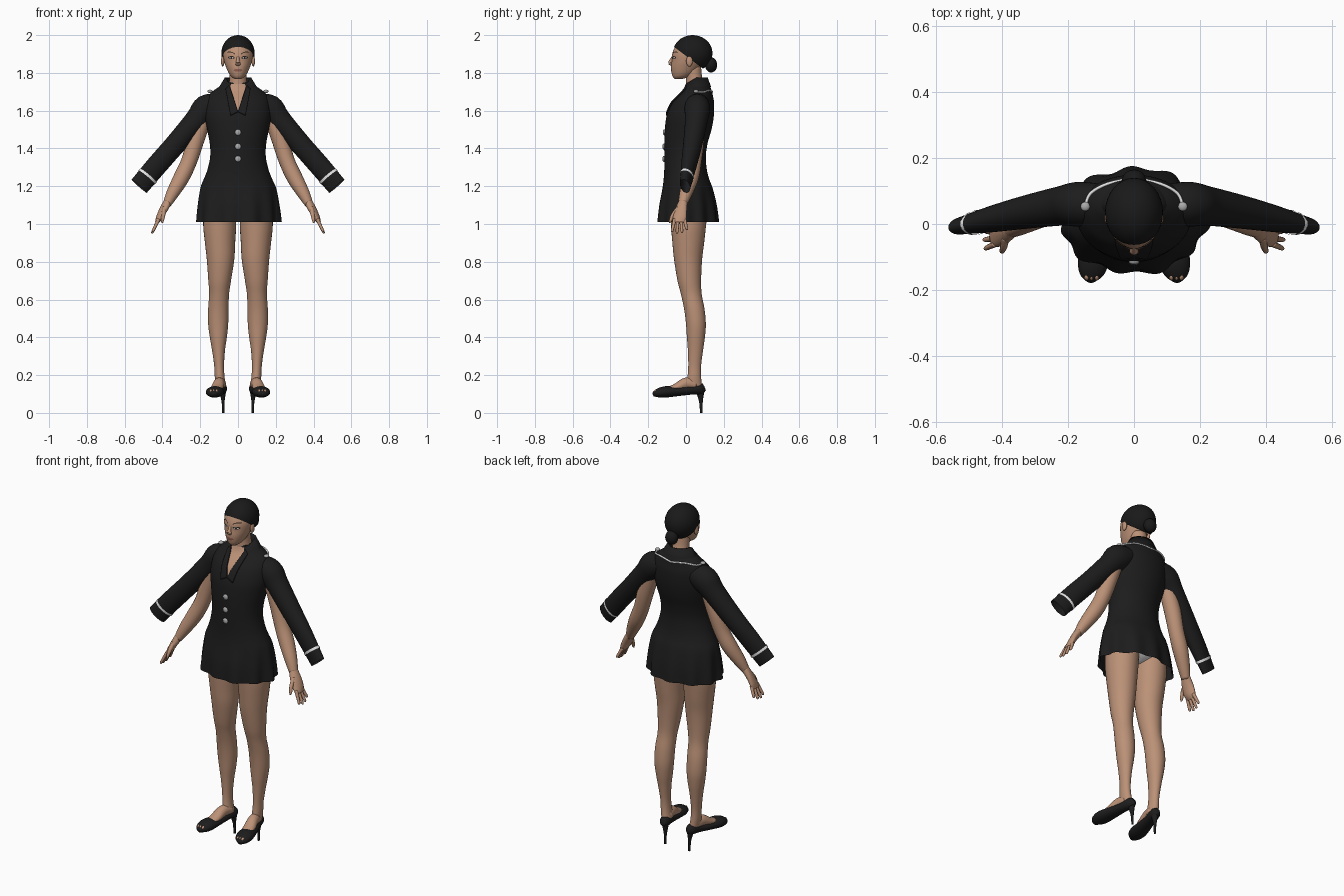
import bpy, bmesh
from math import sin, cos, pi
from mathutils import Vector, Matrix
from mathutils.bvhtree import BVHTree

cube = bpy.data.objects.get("Cube")
if cube:
    bpy.data.objects.remove(cube, do_unlink=True)


def material(name, r, g, b):
    m = bpy.data.materials.new(name)
    m.use_nodes = True
    m.diffuse_color = (r, g, b, 1)
    node = m.node_tree.nodes["Principled BSDF"]
    node.inputs["Base Color"].default_value = (r, g, b, 1)
    node.inputs["Roughness"].default_value = 0.8
    return m


SKIN = material("skin", 0.5, 0.285, 0.185)
CLOTH = material("black cloth", 0.012, 0.012, 0.012)
HAIR = material("dark hair", 0.01, 0.01, 0.01)
SHOE = material("black leather", 0.013, 0.012, 0.012)
WHITE = material("white trim", 0.8, 0.8, 0.8)
METAL = material("grey metal", 0.4, 0.4, 0.4)
LIPS = material("lips", 0.3, 0.12, 0.09)
DARK = material("dark brown", 0.03, 0.018, 0.012)


def finish(name, bm, mat, mirror=False):
    bmesh.ops.recalc_face_normals(bm, faces=bm.faces)
    me = bpy.data.meshes.new(name)
    bm.to_mesh(me)
    bm.free()
    me.materials.append(mat)
    for p in me.polygons:
        p.use_smooth = True
    ob = bpy.data.objects.new(name, me)
    bpy.context.collection.objects.link(ob)
    if mirror:
        ob.modifiers.new("mirror", "MIRROR")
    return ob


def smooth_rows(rows, n=4):
    """Interpolate rows of numbers with a smooth spline."""
    out = []
    for i in range(len(rows) - 1):
        a, b, c, d = (rows[min(max(i + k, 0), len(rows) - 1)] for k in (-1, 0, 1, 2))
        for s in range(n):
            t = s / n
            out.append([q + t * ((r - p) + t * ((2 * p - 5 * q + 4 * r - e) + t * (3 * (q - r) + e - p))) / 2
                        for p, q, r, e in zip(a, b, c, d)])
    return out + [list(rows[-1])]


def skin_rings(bm, rings, cap, closed=True):
    vs = [[bm.verts.new(p) for p in ring] for ring in rings]
    n = len(vs[0])
    for a, b in zip(vs, vs[1:]):
        for i in range(n if closed else n - 1):
            j = (i + 1) % n
            bm.faces.new((a[i], a[j], b[j], b[i]))
    if cap:
        bm.faces.new(vs[0])
        bm.faces.new(vs[-1])


def stack(name, rows, mat, mirror=False, cap=True, seg=32, wave=None):
    """Horizontal rings: z, centre x, half width, front y, back y."""
    bm = bmesh.new()
    rings = []
    for z, cx, rx, yf, yb in smooth_rows(rows):
        ring = []
        for i in range(seg):
            a = 2 * pi * i / seg
            k = 1 + (wave(a, z) if wave else 0)
            ring.append((cx + rx * k * cos(a), (yf + yb) / 2 + (yb - yf) / 2 * k * sin(a), z))
        rings.append(ring)
    skin_rings(bm, rings, cap)
    return finish(name, bm, mat, mirror)


def limb(name, rows, mat, mirror=True, cap=True, seg=20):
    """Rings square to a path: x, y, z, sideways radius, other radius."""
    bm = bmesh.new()
    rows = smooth_rows(rows)
    pts = [Vector(r[:3]) for r in rows]
    rings = []
    for i, r in enumerate(rows):
        t = (pts[min(i + 1, len(pts) - 1)] - pts[max(i - 1, 0)]).normalized()
        side = t.cross(Vector((0, 0, 1))).normalized()
        up = side.cross(t)
        rings.append([pts[i] + side * r[3] * cos(2 * pi * k / seg) + up * r[4] * sin(2 * pi * k / seg)
                      for k in range(seg)])
    skin_rings(bm, rings, cap)
    return finish(name, bm, mat, mirror)


def ball(name, at, size, mat, mirror=False, cut=None):
    bm = bmesh.new()
    bmesh.ops.create_uvsphere(bm, u_segments=32, v_segments=20, radius=1,
                              matrix=Matrix.Translation(at) @ Matrix.Diagonal((*size, 1)))
    if cut:
        bmesh.ops.bisect_plane(bm, geom=bm.verts[:] + bm.edges[:] + bm.faces[:],
                               plane_co=cut[0], plane_no=cut[1], clear_inner=True)
    return finish(name, bm, mat, mirror)


def tree(ob):
    me = ob.data
    return BVHTree.FromPolygons([v.co for v in me.vertices], [p.vertices for p in me.polygons])


def patch(name, shape, target, mat, lift, mirror=False, n=14):
    """Thin sheet laid on the front of a target; shape maps u, v to x, z."""
    bm = bmesh.new()
    rings = []
    for j in range(n + 1):
        ring = []
        for i in range(n + 1):
            x, z = shape(i / n, j / n)
            hit = target.ray_cast(Vector((x, -1, z)), Vector((0, 1, 0)))[0]
            ring.append((x, (hit.y if hit else 0.05) - lift, z))
        rings.append(ring)
    skin_rings(bm, rings, False, closed=False)
    bmesh.ops.remove_doubles(bm, verts=bm.verts, dist=0.0001)
    return finish(name, bm, mat, mirror)


def oval(cx, cz, rx, rz):
    return lambda u, v: (cx + rx * v * cos(2 * pi * u), cz + rz * v * sin(2 * pi * u))


# Head, neck and hair
head = stack("head", [(1.768, 0, .018, -.06, -.02), (1.78, 0, .036, -.07, .02), (1.8, 0, .05, -.076, .05),
                      (1.83, 0, .063, -.079, .075), (1.86, 0, .073, -.076, .09), (1.9, 0, .079, -.073, .105),
                      (1.94, 0, .072, -.057, .105), (1.97, 0, .052, -.03, .09), (1.985, 0, .02, .01, .06)], SKIN)
stack("neck", [(1.66, 0, .06, .0, .1), (1.74, 0, .048, .0, .095), (1.78, 0, .045, .0, .085),
               (1.83, 0, .045, -.01, .08)], SKIN)
ball("hair", (0, .035, 1.904), (.088, .105, .096), HAIR,
     cut=(Vector((0, -.063, 1.937)), Vector((0, .6, .8))))
ball("hair_bun", (0, .133, 1.842), (.036, .032, .04), HAIR)
ball("ears", (.081, .018, 1.862), (.009, .017, .028), SKIN, True)

# Face details
face = tree(head)
limb("nose", [(0, -.066, 1.893, .006, .004), (0, -.079, 1.866, .009, .009),
              (0, -.083, 1.852, .014, .011), (0, -.074, 1.842, .012, .006)], SKIN, False)
patch("eye_lashes", oval(.035, 1.881, .018, .008), face, DARK, .001, True)
patch("eye_whites", oval(.035, 1.88, .012, .004), face, WHITE, .002, True)
patch("irises", oval(.035, 1.88, .005, .005), face, DARK, .003, True)
patch("eyebrows", lambda u, v: (.016 + .04 * u, 1.898 + .01 * sin(pi * u * .7) + .005 * v), face, DARK, .001, True)
patch("mouth", oval(0, 1.814, .023, .008), face, LIPS, .002)


# Jacket with ruffled skirt
def ruffle(a, z):
    depth = min(max((1.23 - z) / .21, 0), 1)
    return depth * (.04 * cos(11 * a + 1) + .02 * cos(5 * a))


jacket = stack("jacket", [(1.01, 0, .22, -.15, .17), (1.1, 0, .213, -.142, .16), (1.19, 0, .2, -.125, .14),
                          (1.24, 0, .18, -.118, .122), (1.29, 0, .161, -.115, .11), (1.36, 0, .147, -.115, .105),
                          (1.43, 0, .15, -.115, .115), (1.5, 0, .163, -.112, .135), (1.57, 0, .174, -.103, .147),
                          (1.64, 0, .17, -.075, .149), (1.68, 0, .155, -.04, .142), (1.71, 0, .125, -.012, .135),
                          (1.735, 0, .085, .0, .122), (1.75, 0, .058, .004, .108)],
               CLOTH, cap=False, seg=128, wave=ruffle)
front = tree(jacket)
patch("neckline", lambda u, v: ((2 * u - 1) * .046 * v, 1.6 + .14 * v), front, SKIN, .004)
lapel = patch("lapels", lambda u, v: (.046 * v + .04 * u * (1 - v * .5), 1.595 + .14 * v - .02 * u),
              front, CLOTH, .009, True)
lapel.modifiers.new("thickness", "SOLIDIFY").thickness = .006

# Standing collar, lower at the front
bm = bmesh.new()
skin_rings(bm, [[(rx * cos(a), .055 + ry * sin(a), z + .035 * min(sin(a), 0))
                 for a in (pi * (-.33 + 1.66 * i / 40) for i in range(41))]
                for rx, ry, z in ((.1, .078, 1.725), (.07, .06, 1.775), (.06, .052, 1.772), (.056, .05, 1.73))],
           False, closed=False)
finish("collar", bm, CLOTH)

# Buttons and shoulder piping
for z in (1.485, 1.41, 1.345):
    y = front.ray_cast(Vector((0, -1, z)), Vector((0, 1, 0)))[0].y
    ball("front_button", (0, y - .002, z), (.016, .008, .016), METAL)
ball("shoulder_buttons", (.148, .053, 1.702), (.014, .014, .009), METAL, True)
limb("back_piping", [(.148, .055, 1.7, .005, .005), (.132, .093, 1.699, .005, .005),
                     (.08, .122, 1.708, .005, .005), (0, .139, 1.7, .005, .005)], WHITE, seg=8)

# Sleeves with a cuff stripe
limb("sleeves", [(.09, .06, 1.637, .06, .055), (.165, .06, 1.61, .068, .075), (.22, .055, 1.55, .06, .062),
                 (.333, .035, 1.42, .05, .056), (.43, .015, 1.31, .04, .056), (.523, -.005, 1.2, .026, .054)],
     CLOTH, cap=False, seg=32)
limb("cuff_stripes", [(.475, .005, 1.257, .037, .058), (.483, .003, 1.247, .036, .058)],
     WHITE, cap=False, seg=32)

# Arms and hands
limb("arms", [(.17, .055, 1.6, .045, .045), (.225, .05, 1.44, .045, .045), (.26, .04, 1.33, .042, .042),
              (.3, .025, 1.245, .042, .042), (.345, 0, 1.165, .034, .034), (.376, -.019, 1.105, .024, .022)], SKIN)
limb("palms", [(.37, -.015, 1.12, .024, .022), (.398, -.028, 1.07, .034, .019),
               (.418, -.034, 1.03, .036, .016), (.43, -.035, 1.008, .03, .01)], SKIN)
for k, length in enumerate((.9, 1, .95, .75)):
    y = -.06 + .017 * k
    spread = .01 * (k - 1.5)
    limb("finger", [(.42 + .036 * t * length, y + spread * t, 1.025 - .075 * t * length, r, r)
                    for t, r in ((0, .01), (.5, .0085), (.9, .007), (1, .003))], SKIN, seg=10)
limb("thumbs", [(.39, -.04, 1.085, .012, .012), (.395, -.068, 1.05, .011, .011),
                (.4, -.082, 1.018, .008, .008), (.4, -.086, 1.005, .003, .003)], SKIN, seg=10)

# Legs and underwear
stack("legs", [(1.12, .095, .085, -.085, .12), (1.0, .097, .0875, -.08, .107), (.9, .095, .08, -.072, .096),
               (.81, .0925, .0725, -.063, .085), (.7, .097, .06, -.045, .08), (.63, .1, .0525, -.027, .083),
               (.55, .104, .054, -.01, .098), (.47, .105, .053, 0, .105), (.4, .104, .045, .005, .1),
               (.33, .103, .034, .01, .09), (.25, .1, .026, .012, .08), (.19, .097, .026, .008, .08),
               (.14, .09, .027, 0, .085)], SKIN, True)
stack("underwear", [(1.04, 0, .02, -.03, .05), (1.06, 0, .08, -.07, .095), (1.1, 0, .16, -.086, .122),
                    (1.2, 0, .16, -.09, .115)], WHITE)

# Feet and open-toed heeled shoes
limb("feet", [(.09, .05, .15, .028, .03), (.1, 0, .155, .029, .032), (.11, -.05, .135, .033, .022),
              (.12, -.1, .12, .03, .014)], SKIN)
limb("shoes", [(.132, -.174, .095, .012, .01), (.13, -.153, .104, .036, .022), (.123, -.11, .111, .047, .03),
               (.112, -.05, .114, .041, .026), (.097, .02, .12, .031, .024), (.085, .075, .129, .028, .03),
               (.081, .096, .137, .015, .02)], SHOE, seg=24)
stack("stiletto_heels", [(0, .078, .006, .074, .087), (.06, .079, .008, .069, .089),
                         (.12, .082, .02, .05, .098)], SHOE, True, seg=12)
for x in (.114, .129, .143):
    ball("toe", (x, -.158, .114), (.008, .012, .01), SKIN, True)
